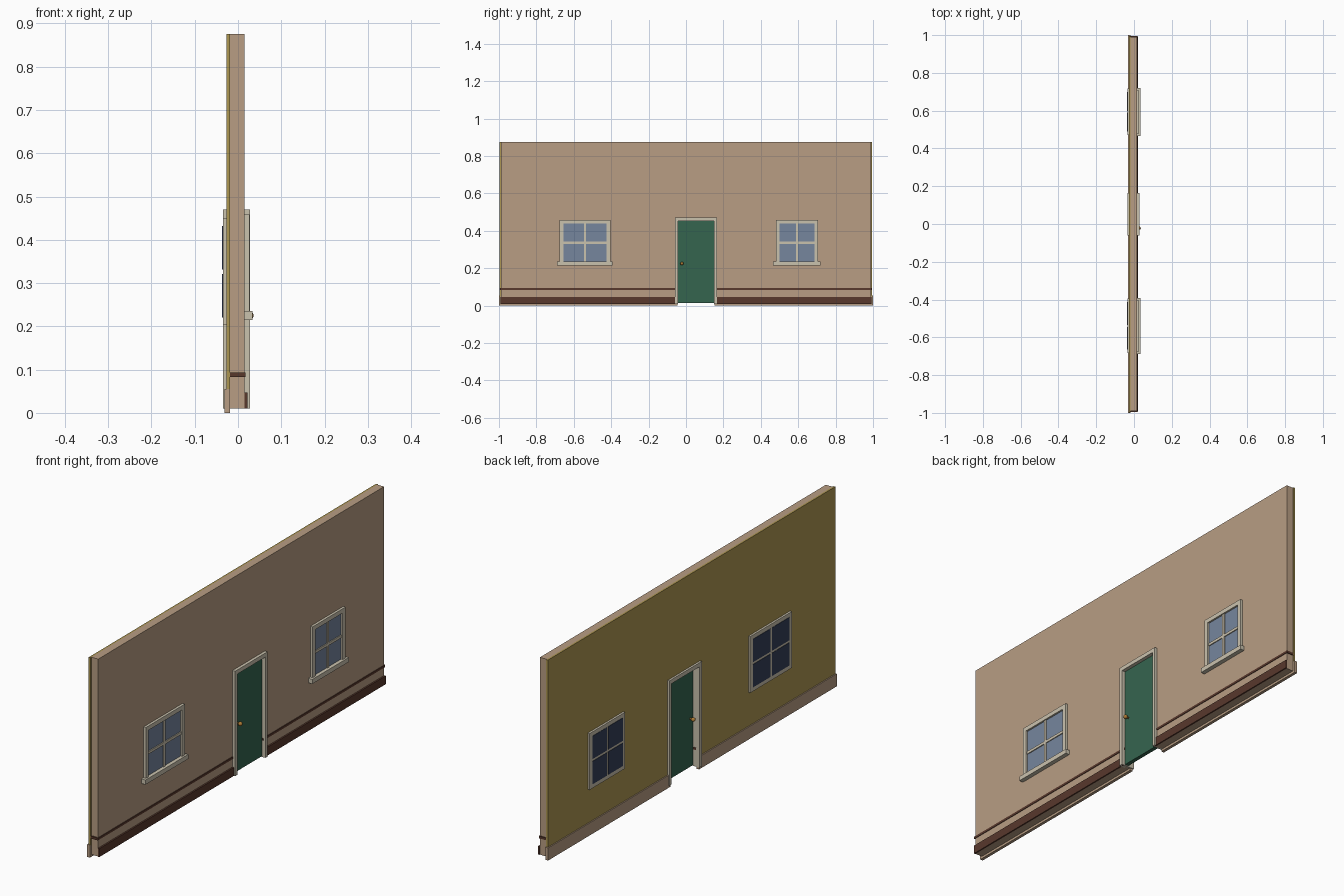
import bpy, bmesh, math
from mathutils import Matrix

if "Cube" in bpy.data.objects:
    bpy.data.objects.remove(bpy.data.objects["Cube"])


def material(name, rgb):
    lin = [(c / 255 / 12.92) if c < 11 else ((c / 255 + 0.055) / 1.055) ** 2.4 for c in rgb]
    m = bpy.data.materials.new(name)
    m.diffuse_color = (*lin, 1)
    m.use_nodes = True
    m.node_tree.nodes["Principled BSDF"].inputs["Base Color"].default_value = m.diffuse_color
    return m


TAN = material("tan wall", (184, 157, 131))
OLIVE = material("olive wallpaper", (173, 151, 82))
BROWN = material("dark brown", (88, 56, 44))
CREAM = material("cream trim", (202, 194, 174))
GREEN = material("green door", (53, 101, 79))
BLUE = material("blue glass", (118, 134, 158))
NAVY = material("navy glass", (52, 63, 88))
GOLD = material("brass", (172, 122, 52))


def finish(name, bm, mat):
    bmesh.ops.recalc_face_normals(bm, faces=bm.faces)
    me = bpy.data.meshes.new(name)
    bm.to_mesh(me)
    bm.free()
    me.materials.append(mat)
    ob = bpy.data.objects.new(name, me)
    bpy.context.collection.objects.link(ob)
    return ob


def extrude_yz(name, pts, x0, x1, mat):
    """Extrude a y-z outline along x."""
    bm = bmesh.new()
    face = bm.faces.new([bm.verts.new((x0, y, z)) for y, z in pts])
    ext = bmesh.ops.extrude_face_region(bm, geom=[face])
    verts = [v for v in ext["geom"] if isinstance(v, bmesh.types.BMVert)]
    bmesh.ops.translate(bm, verts=verts, vec=(x1 - x0, 0, 0))
    return finish(name, bm, mat)


def box(name, x, y, z, mat):
    return extrude_yz(name, [(y[0], z[0]), (y[1], z[0]), (y[1], z[1]), (y[0], z[1])], x[0], x[1], mat)


def arch(name, x, y, z, hole, top, mat):
    """Slab with a doorway notch cut up from the bottom."""
    pts = [(y[0], z[0]), (hole[0], z[0]), (hole[0], top), (hole[1], top),
           (hole[1], z[0]), (y[1], z[0]), (y[1], z[1]), (y[0], z[1])]
    return extrude_yz(name, pts, x[0], x[1], mat)


def window_grid(name, x_frame, x_bar, x_pane, y, z, border, bar, pane_mat):
    """Border frame, cross bars and four panes."""
    (y0, y1), (z0, z1) = y, z
    iy0, iy1, iz0, iz1 = y0 + border, y1 - border, z0 + border, z1 - border
    cy, cz, h = (y0 + y1) / 2, (iz0 + iz1) / 2, bar / 2
    box(name + "_frame_bottom", x_frame, y, (z0, iz0), CREAM)
    box(name + "_frame_top", x_frame, y, (iz1, z1), CREAM)
    box(name + "_frame_side_a", x_frame, (y0, iy0), (iz0, iz1), CREAM)
    box(name + "_frame_side_b", x_frame, (iy1, y1), (iz0, iz1), CREAM)
    box(name + "_bar_vertical", x_bar, (cy - h, cy + h), (iz0, iz1), CREAM)
    box(name + "_bar_left", x_bar, (iy0, cy - h), (cz - h, cz + h), CREAM)
    box(name + "_bar_right", x_bar, (cy + h, iy1), (cz - h, cz + h), CREAM)
    for i, py in enumerate([(iy0, cy - h), (cy + h, iy1)]):
        for j, pz in enumerate([(iz0, cz - h), (cz + h, iz1)]):
            box(f"{name}_pane_{i}{j}", x_pane, py, pz, pane_mat)


# wall body and inner wallpaper layer
DOOR = (-0.05, 0.157)
arch("wall", (-0.018, 0.015), (-0.99, 0.99), (0.01, 0.875), DOOR, 0.46, TAN)
arch("inner_wallpaper", (-0.026, -0.018), (-0.997, 0.994), (0.05, 0.875), DOOR, 0.46, OLIVE)

# skirting, plinth and stripe on both sides of the doorway
for side, base, plinth, stripe in (
        ("left", (-1.0, -0.046), (-0.992, -0.046), (-0.996, -0.042)),
        ("right", (0.153, 1.0), (0.153, 0.992), (0.149, 0.994))):
    box(f"skirting_{side}", (-0.031, -0.018), base, (0.0, 0.055), TAN)
    box(f"plinth_{side}", (0.015, 0.022), plinth, (0.01, 0.047), BROWN)
    box(f"stripe_{side}", (-0.0185, 0.0175), stripe, (0.083, 0.093), BROWN)

# door frame, leaf and knobs
arch("door_frame", (-0.035, 0.028), (-0.06, 0.165), (0.01, 0.47), (-0.043, 0.15), 0.452, CREAM)
box("door_leaf", (-0.005, 0.012), (-0.043, 0.15), (0.014, 0.452), GREEN)
for name, x0, s in (("outer_knob", 0.012, 1), ("inner_knob", -0.005, -1)):
    bm = bmesh.new()
    bmesh.ops.create_cone(bm, cap_ends=True, segments=16, radius1=0.004, radius2=0.004, depth=0.012,
                          matrix=Matrix.Translation((x0 + s * 0.005, -0.022, 0.225))
                          @ Matrix.Rotation(math.pi / 2, 4, 'Y'))
    bmesh.ops.create_uvsphere(bm, u_segments=16, v_segments=10, radius=0.009,
                              matrix=Matrix.Translation((x0 + s * 0.015, -0.022, 0.225)))
    knob = finish(name, bm, GOLD)
    for p in knob.data.polygons:
        p.use_smooth = True

# windows: outer frame with sill, inner frame with dark panes
for name, y in (("left_window", (-0.675, -0.405)), ("right_window", (0.48, 0.707))):
    window_grid(name + "_outer", (0.014, 0.026), (0.014, 0.022), (0.014, 0.018),
                y, (0.215, 0.458), 0.019, 0.012, BLUE)
    box(name + "_sill", (0.015, 0.034), (y[0] - 0.014, y[1] + 0.012), (0.215, 0.235), CREAM)
    window_grid(name + "_inner", (-0.035, -0.025), (-0.035, -0.025), (-0.0365, -0.025),
                (y[0] - 0.008, y[1] + 0.01), (0.203, 0.45), 0.018, 0.01, NAVY)
